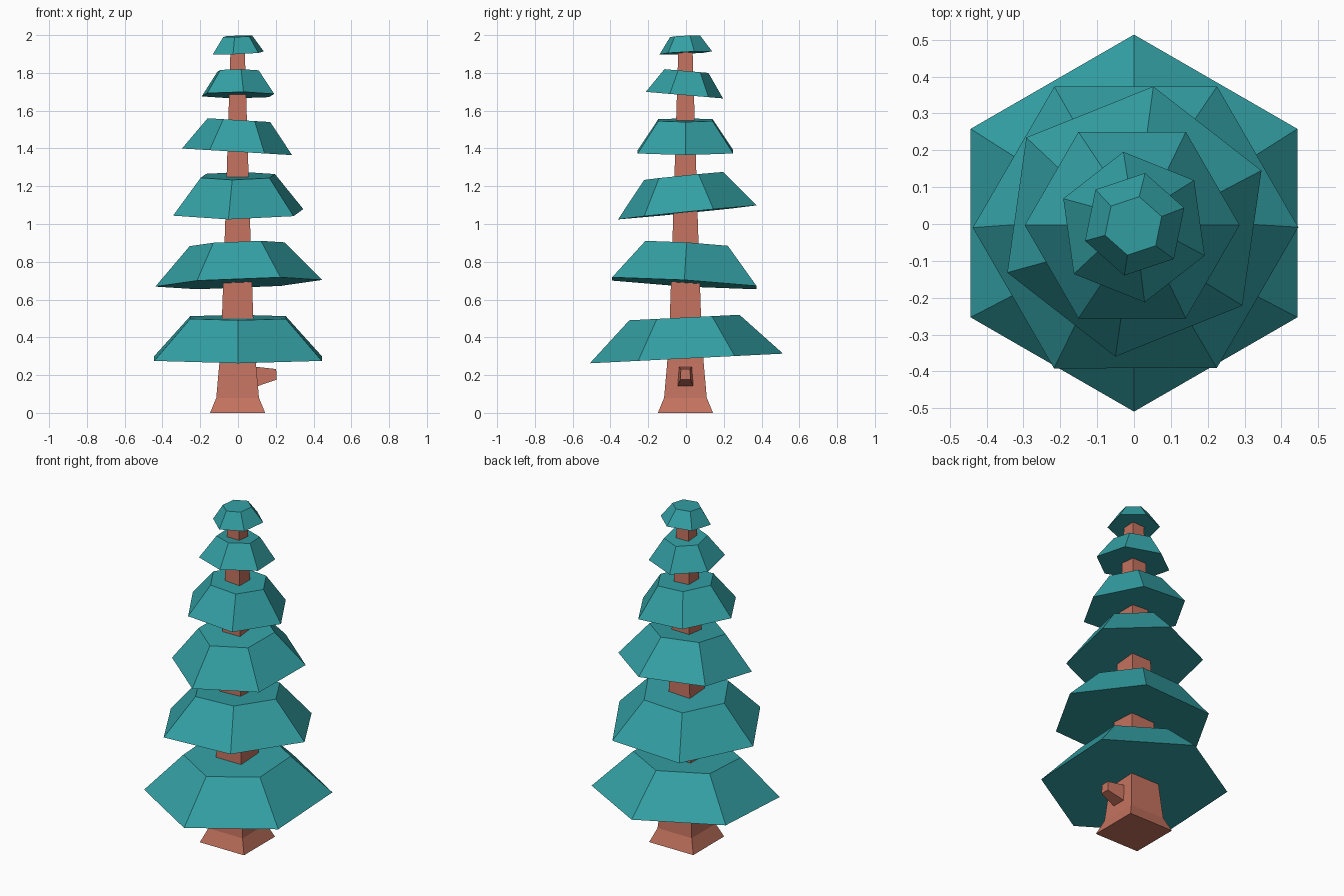
import bpy, bmesh, math
from mathutils import Vector, Matrix

if "Cube" in bpy.data.objects:
    bpy.data.objects.remove(bpy.data.objects["Cube"])


def material(name, color):
    m = bpy.data.materials.new(name)
    m.diffuse_color = (*color, 1)
    m.use_nodes = True
    m.node_tree.nodes["Principled BSDF"].inputs["Base Color"].default_value = m.diffuse_color
    return m


BARK = material("bark", (0.55, 0.17, 0.113))
NEEDLES = material("needles", (0.033, 0.35, 0.37))


def loft(name, rings, mat):
    """Skin a stack of equal-sided rings and cap both ends."""
    bm = bmesh.new()
    loops = [[bm.verts.new(p) for p in ring] for ring in rings]
    for a, b in zip(loops, loops[1:]):
        for i in range(len(a)):
            j = (i + 1) % len(a)
            bm.faces.new((a[i], a[j], b[j], b[i]))
    bm.faces.new(loops[0][::-1])
    bm.faces.new(loops[-1])
    bmesh.ops.recalc_face_normals(bm, faces=bm.faces)
    mesh = bpy.data.meshes.new(name)
    bm.to_mesh(mesh)
    bm.free()
    mesh.materials.append(mat)
    ob = bpy.data.objects.new(name, mesh)
    bpy.context.collection.objects.link(ob)
    return ob


def polygon(sides, radius, z, turn):
    angles = [math.radians(turn) + math.tau * i / sides for i in range(sides)]
    return [(radius * math.cos(a), radius * math.sin(a), z) for a in angles]


# Square trunk with a flared foot
profile = [(0, 0.146), (0.08, 0.113), (0.26, 0.097), (0.5, 0.083),
           (1.0, 0.066), (1.95, 0.037)]
trunk = loft("trunk", [polygon(4, h * math.sqrt(2), z, 45) for z, h in profile], BARK)
trunk.location = (-0.002, -0.003, 0)

# Broken branch stub on the right: x, half widths bottom/top, z bottom/top
stub = [(0.07, 0.046, 0.036, 0.13, 0.247), (0.205, 0.027, 0.024, 0.176, 0.232)]
loft("branch_stub", [[(x, -wb - 0.003, zb), (x, wb - 0.003, zb),
                      (x - 0.003, wt - 0.003, zt), (x - 0.003, -wt - 0.003, zt)]
                     for x, wb, wt, zb, zt in stub], BARK)

# Tilted hexagonal foliage tiers:
# bottom z, top z, bottom radius, top radius, turn, slope in x, slope in y
tiers = [
    (0.288, 0.505, 0.512, 0.292, 30, 0.0, 0.05),
    (0.686, 0.893, 0.442, 0.252, 0, 0.04, -0.06),
    (1.061, 1.255, 0.372, 0.212, 22, 0.01, 0.10),
    (1.382, 1.550, 0.292, 0.166, 0, -0.06, 0.0),
    (1.682, 1.810, 0.207, 0.118, 38, 0.0, -0.085),
    (1.906, 1.994, 0.142, 0.081, 18.5, 0.04, 0.05),
]
for n, (z0, z1, r0, r1, turn, sx, sy) in enumerate(tiers, 1):
    h = (z1 - z0) / 2
    ob = loft(f"foliage_tier_{n}", [polygon(6, r0, -h, turn), polygon(6, r1, h, turn)], NEEDLES)
    tilt = Vector((0, 0, 1)).rotation_difference(Vector((-sx, -sy, 1)))
    ob.data.transform(Matrix.Translation((0, -0.003, (z0 + z1) / 2)) @ tilt.to_matrix().to_4x4())
